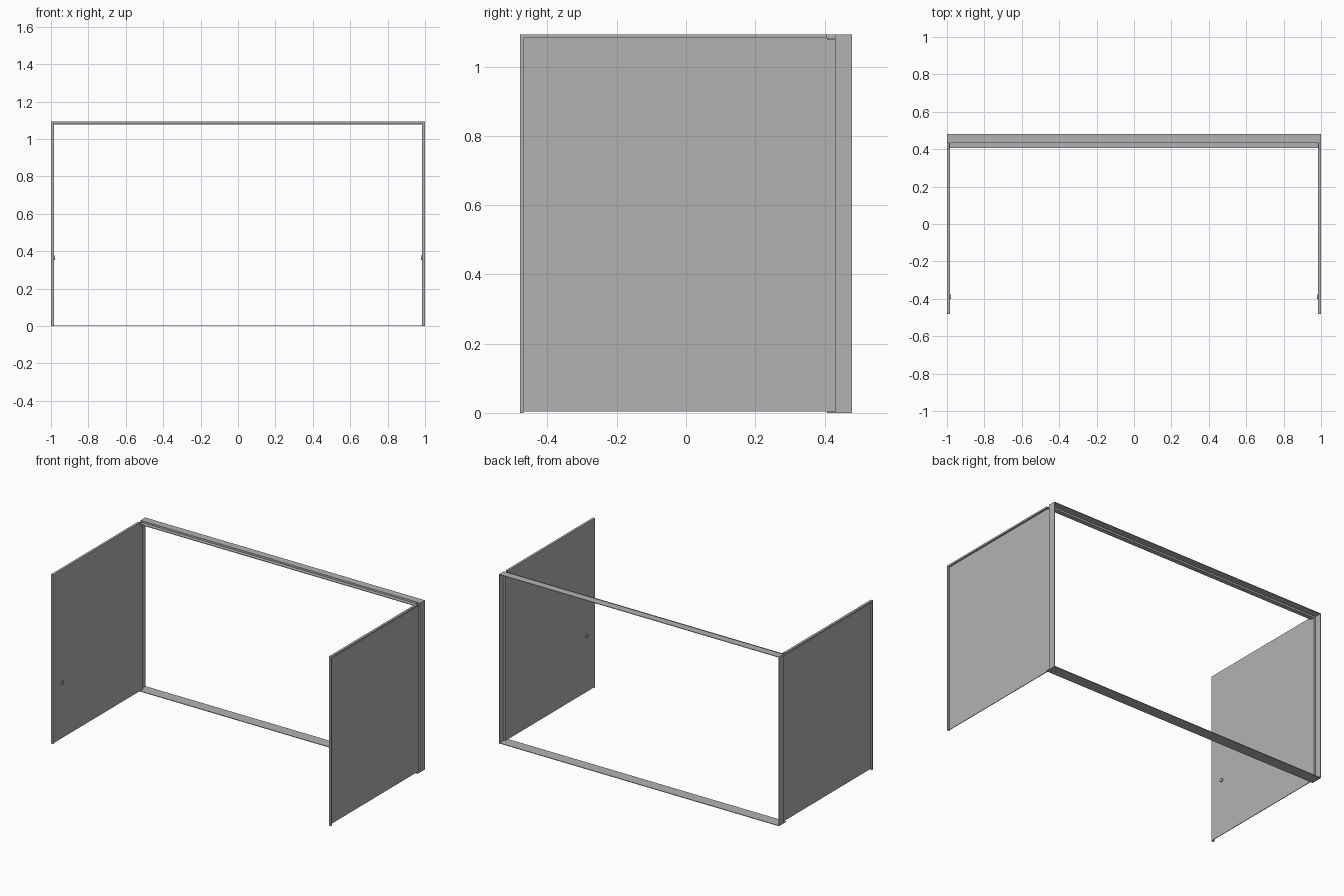
import bpy
from math import pi

cube = bpy.data.objects.get("Cube")
if cube:
    bpy.data.objects.remove(cube, do_unlink=True)


def make_material(name, colour):
    mat = bpy.data.materials.new(name)
    mat.use_nodes = True
    mat.diffuse_color = colour
    mat.node_tree.nodes["Principled BSDF"].inputs["Base Color"].default_value = colour
    return mat


GREY = make_material("plain_grey", (0.45, 0.45, 0.45, 1))

# Main dimensions
HALF, TOP = 1.0, 1.093          # outer half width and height
FRONT, BACK = -0.48, 0.48       # depth limits
STOP, WEB = 0.407, 0.432        # door stop edge and frame step
SHEET, STEP = 0.004, 0.015      # sheet thickness and step depth


def extrude(name, profile, to_world, start, end):
    """Sweep a closed 2D profile from start to end along one axis."""
    n = len(profile)
    verts = [to_world(a, b, t) for t in (start, end) for a, b in profile]
    faces = [tuple(range(n)), tuple(range(n, 2 * n))]
    faces += [(i, (i + 1) % n, n + (i + 1) % n, n + i) for i in range(n)]
    mesh = bpy.data.meshes.new(name)
    mesh.from_pydata(verts, [], faces)
    mesh.materials.append(GREY)
    obj = bpy.data.objects.new(name, mesh)
    bpy.context.collection.objects.link(obj)
    # Consistent outward normals
    import bmesh
    bm = bmesh.new()
    bm.from_mesh(mesh)
    bmesh.ops.recalc_face_normals(bm, faces=bm.faces)
    bm.to_mesh(mesh)
    bm.free()
    return obj


def box(name, x, y, z):
    rect = [(x[0], y[0]), (x[1], y[0]), (x[1], y[1]), (x[0], y[1])]
    return extrude(name, rect, lambda a, b, t: (a, b, t), *z)


# Stepped sheet section: (depth, distance in from the outer face)
section = [(STOP, STEP), (WEB + SHEET, STEP), (WEB + SHEET, SHEET), (BACK, SHEET),
           (BACK, 0), (WEB, 0), (WEB, STEP - SHEET), (STOP, STEP - SHEET)]

# Frame head and sill
extrude("frame_head", section, lambda y, d, t: (t, y, TOP - d), -HALF, HALF)
box("frame_sill", (-HALF, HALF), (STOP, BACK), (0, SHEET))

for side, s in (("left", 1), ("right", -1)):
    inner, face = s * (HALF - STEP), s * (HALF - STEP + SHEET)

    # Frame upright
    extrude(side + "_jamb", section, lambda y, d, t: (s * (HALF - d), y, t), 0, TOP)

    # Open door: recessed panel with a raised front and top rim
    box(side + "_door_panel", (inner, face), (FRONT, WEB), (SHEET, TOP - STEP + SHEET))
    box(side + "_door_front_rim", (inner, s * HALF), (FRONT, FRONT + 0.01), (0, TOP))
    box(side + "_door_top_rim", (inner, s * HALF), (FRONT + 0.01, STOP),
        (TOP - STEP + SHEET, TOP))

    # Small round catch on the inner face
    bpy.ops.mesh.primitive_cylinder_add(
        vertices=16, radius=0.012, depth=0.008,
        location=(inner - s * 0.002, -0.39, 0.365), rotation=(0, pi / 2, 0))
    catch = bpy.context.object
    catch.name = side + "_door_catch"
    catch.data.materials.append(GREY)
    bpy.ops.object.shade_smooth_by_angle()
